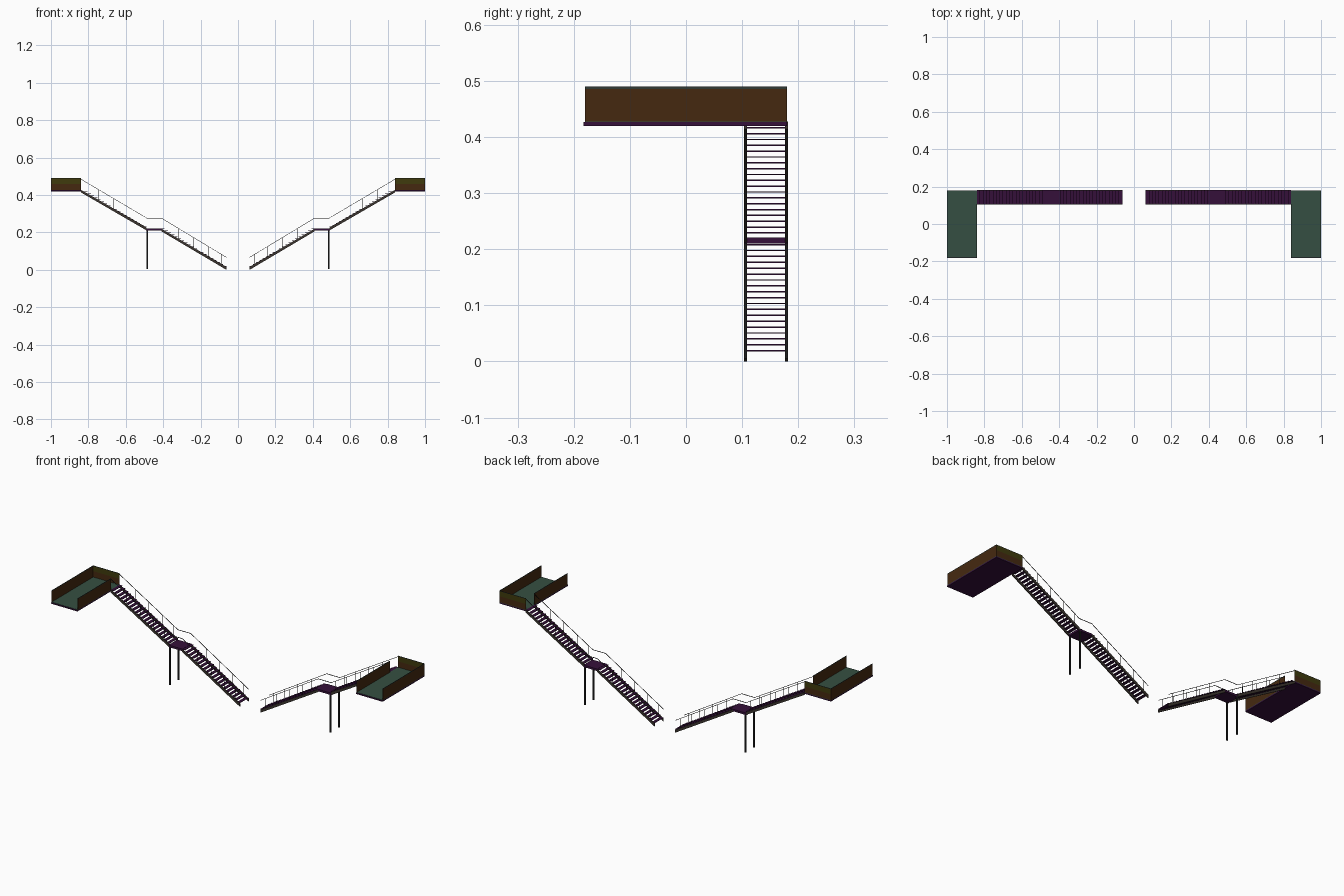
import bpy
import bmesh
from mathutils import Vector

if "Cube" in bpy.data.objects:
    bpy.data.objects.remove(bpy.data.objects["Cube"])


def material(name, r, g, b):
    m = bpy.data.materials.new(name)
    m.use_nodes = True
    m.diffuse_color = (r, g, b, 1)
    m.node_tree.nodes["Principled BSDF"].inputs["Base Color"].default_value = (r, g, b, 1)
    return m


GREEN = material("deck_green", .036, .078, .054)
PURPLE = material("steel_purple", .036, .005, .042)
BROWN = material("panel_brown", .06, .022, .005)
OLIVE = material("panel_olive", .05, .043, .004)
GREY = material("stringer_grey", .045, .036, .029)
BLACK = material("dark_steel", .012, .012, .012)
COPING = material("coping_grey", .03, .04, .033)


def finish(name, bm, mat):
    bmesh.ops.recalc_face_normals(bm, faces=bm.faces)
    mesh = bpy.data.meshes.new(name)
    bm.to_mesh(mesh)
    bm.free()
    mesh.materials.append(mat)
    ob = bpy.data.objects.new(name, mesh)
    bpy.context.collection.objects.link(ob)
    return ob


def add_box(bm, x, y, z):
    """Box from (low, high) pairs."""
    verts = bmesh.ops.create_cube(bm, size=1)["verts"]
    for v in verts:
        v.co = Vector([(a + b) / 2 + c * (b - a) for (a, b), c in zip((x, y, z), v.co)])


def boxes(name, mat, *items):
    bm = bmesh.new()
    for item in items:
        add_box(bm, *item)
    return finish(name, bm, mat)


def add_slab(bm, profile, y0, y1):
    """Side profile in x and z, extruded across y."""
    face = bm.faces.new([bm.verts.new((x, y0, z)) for x, z in profile])
    new = bmesh.ops.extrude_face_region(bm, geom=[face])["geom"]
    bmesh.ops.translate(bm, vec=(0, y1 - y0, 0),
                        verts=[g for g in new if isinstance(g, bmesh.types.BMVert)])


# Main dimensions of one side
FRONT, BACK, STAIR = -.18, .18, .107
INNER, OUTER = .84, 1.0
FLOOR, TOP, MID = .428, .49, .46
W = .002
FLIGHTS = {"lower": ((.062, .01), (.41, .22)), "upper": ((.488, .22), (.84, .428))}
SIDES = (.106, .179)
STEPS = 20
RAIL = .058


def build(prefix):
    parts = []
    # Raised platform, open at the front and beside the stairs
    parts.append(boxes("platform_base", PURPLE, ((INNER, OUTER), (-.183, .18), (.42, .4265))))
    parts.append(boxes("platform_floor", GREEN, ((INNER, OUTER), (FRONT, BACK), (.4265, FLOOR))))
    parts.append(boxes("platform_side_walls", BROWN,
                       ((OUTER - W, OUTER), (FRONT, BACK), (FLOOR, TOP - .004)),
                       ((INNER, INNER + W), (FRONT, STAIR), (FLOOR, TOP - .004))))
    parts.append(boxes("back_wall_lower", BROWN, ((INNER, OUTER - W), (BACK - W, BACK), (FLOOR, MID))))
    parts.append(boxes("back_wall_upper", OLIVE, ((INNER, OUTER - W), (BACK - W, BACK), (MID, TOP - .003))))
    parts.append(boxes("wall_coping", COPING,
                       ((OUTER - W, OUTER), (FRONT, BACK), (TOP - .004, TOP)),
                       ((INNER, INNER + W), (FRONT, STAIR), (TOP - .004, TOP)),
                       ((INNER, OUTER - W), (BACK - W, BACK), (TOP - .003, TOP))))

    # Landing and its legs
    parts.append(boxes("landing", PURPLE, ((.408, .492), (.104, .181), (.21, .221))))
    parts.append(boxes("landing_legs", BLACK,
                       *[((.48, .488), (y - .003, y + .003), (0.005, .21)) for y in SIDES]))

    # Stair flights
    stringers, treads = bmesh.new(), bmesh.new()
    for (x0, z0), (x1, z1) in FLIGHTS.values():
        for y in SIDES:
            add_slab(stringers, [(x0, z0 + .006), (x0, z0 - .01), (x1, z1 - .014), (x1, z1)],
                     y - .0025, y + .0025)
        run, rise = (x1 - x0) / STEPS, (z1 - z0) / STEPS
        for i in range(STEPS):
            x, z = x0 + i * run, z0 + (i + 1) * rise
            add_box(treads, (x, x + run), SIDES, (z - .0025, z))
    parts.append(finish("stair_stringers", stringers, GREY))
    parts.append(finish("stair_treads", treads, PURPLE))

    # Balusters
    posts = bmesh.new()
    for (x0, z0), (x1, z1) in FLIGHTS.values():
        for y in SIDES:
            for t in (.08, .27, .5, .73):
                x, z = x0 + t * (x1 - x0), z0 + t * (z1 - z0)
                add_box(posts, (x - .0008, x + .0008), (y - .0008, y + .0008), (z, z + RAIL))
    parts.append(finish("balusters", posts, BLACK))

    # Handrails following both flights and the landing
    rails = bmesh.new()
    path = [p for flight in FLIGHTS.values() for p in flight]
    top = [(x, z + RAIL) for x, z in path]
    low = [(x, z - .0025) for x, z in reversed(top)]
    for y in SIDES:
        add_slab(rails, top + low, y - .001, y + .001)
    parts.append(finish("handrails", rails, BLACK))

    for ob in parts:
        ob.name = prefix + "_" + ob.name
    return parts


# Left side, then a mirrored copy for the right
for part in build("left"):
    mesh = part.data.copy()
    bm = bmesh.new()
    bm.from_mesh(mesh)
    for v in bm.verts:
        v.co.x = -v.co.x
    bmesh.ops.reverse_faces(bm, faces=bm.faces)
    bm.to_mesh(mesh)
    bm.free()
    twin = bpy.data.objects.new(part.name.replace("left", "right", 1), mesh)
    bpy.context.collection.objects.link(twin)
